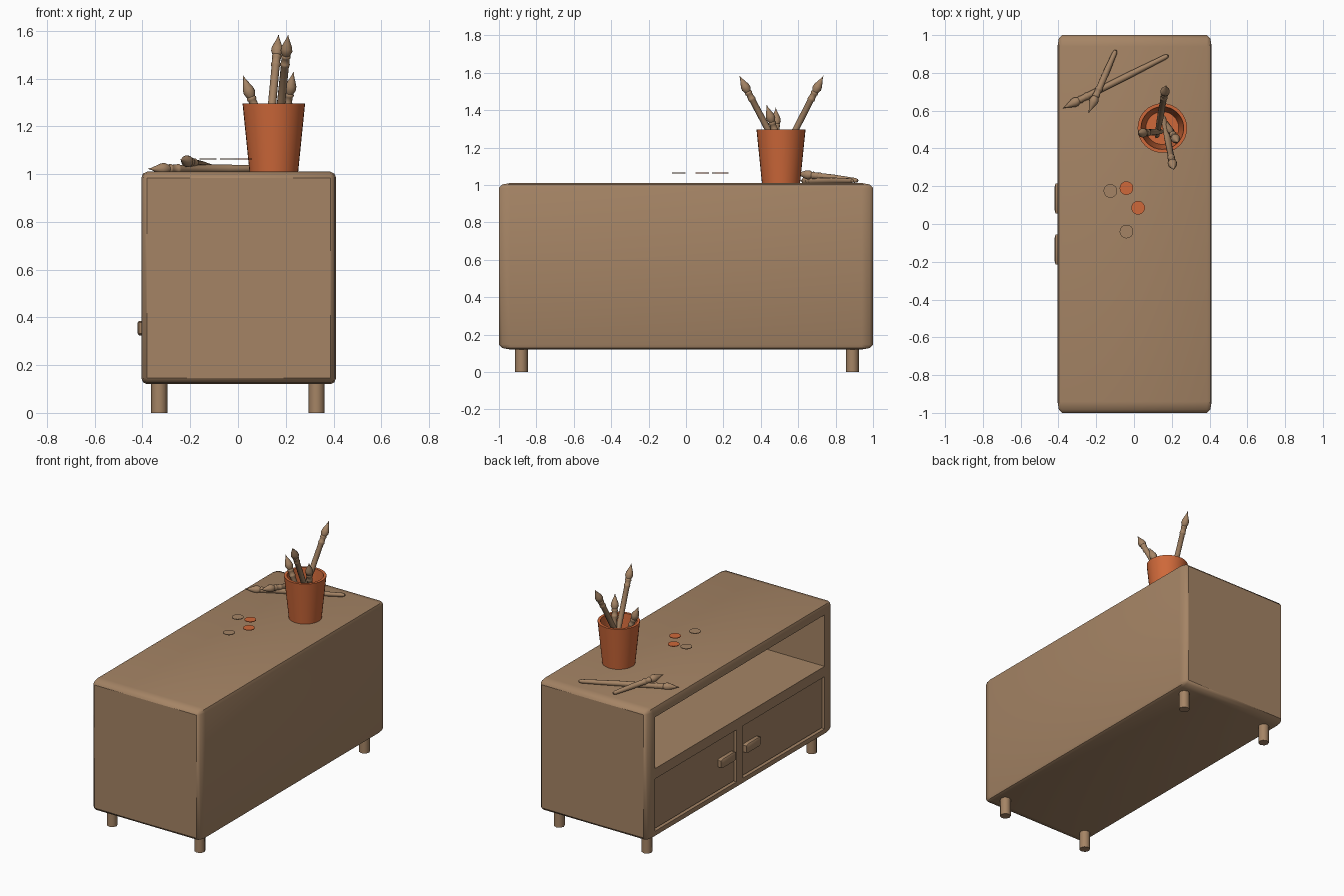
import bpy, bmesh, math
from mathutils import Vector, Matrix

if "Cube" in bpy.data.objects:
    bpy.data.objects.remove(bpy.data.objects["Cube"])


def material(name, rgb):
    m = bpy.data.materials.new(name)
    m.diffuse_color = (*rgb, 1)
    m.use_nodes = True
    m.node_tree.nodes["Principled BSDF"].inputs["Base Color"].default_value = m.diffuse_color
    return m


BROWN = material("brown", (0.376, 0.231, 0.130))
ORANGE = material("orange", (0.62, 0.14, 0.042))


def finish(name, bm, mat, angle=40):
    bmesh.ops.recalc_face_normals(bm, faces=bm.faces)
    me = bpy.data.meshes.new(name)
    bm.to_mesh(me)
    bm.free()
    ob = bpy.data.objects.new(name, me)
    bpy.context.collection.objects.link(ob)
    me.materials.append(mat)
    smooth(ob, angle)
    return ob


def smooth(ob, angle):
    bpy.ops.object.select_all(action='DESELECT')
    ob.select_set(True)
    bpy.context.view_layer.objects.active = ob
    bpy.ops.object.shade_smooth_by_angle(angle=math.radians(angle))


def box(name, lo, hi, mat=BROWN, bevel=0.0, segments=1, angle=40):
    """Box between two corners; bevel is a fraction of each side."""
    lo, hi = Vector(lo), Vector(hi)
    bm = bmesh.new()
    bmesh.ops.create_cube(bm, size=1)
    if bevel:
        bmesh.ops.bevel(bm, geom=bm.edges[:], offset=bevel, segments=segments,
                        profile=0.5, affect='EDGES')
    bmesh.ops.scale(bm, vec=hi - lo, verts=bm.verts)
    bmesh.ops.translate(bm, vec=(lo + hi) / 2, verts=bm.verts)
    return finish(name, bm, mat, angle)


def revolve(name, profile, mat, origin, axis=(0, 0, 1), sides=12, angle=40):
    """Closed solid turned from (distance along axis, radius) points."""
    rot = Vector((0, 0, 1)).rotation_difference(Vector(axis)).to_matrix().to_4x4()
    bm = bmesh.new()
    rings = []
    for h, r in profile:
        if r == 0:
            rings.append([bm.verts.new((0, 0, h))] * sides)
        else:
            rings.append([bm.verts.new((r * math.cos(a), r * math.sin(a), h))
                          for a in (2 * math.pi * i / sides for i in range(sides))])
    for a, b in zip(rings, rings[1:]):
        for i in range(sides):
            j = (i + 1) % sides
            corners = list(dict.fromkeys((a[i], a[j], b[j], b[i])))
            bm.faces.new(corners)
    bm.transform(Matrix.Translation(origin) @ rot)
    return finish(name, bm, mat, angle)


# Cabinet body with an open niche and two door recesses on the -x side
body = box("cabinet_body", (-0.405, -1, 0.12), (0.411, 1, 1.01),
           bevel=0.03, segments=2)
cuts = [((-0.6, -0.91, 0.59), (0.36, 0.91, 0.94)),
        ((-0.6, 0.035, 0.165), (-0.37, 0.91, 0.52)),
        ((-0.6, -0.91, 0.165), (-0.37, -0.035, 0.52))]
for lo, hi in cuts:
    cutter = box("cutter", lo, hi)
    cutter.hide_render = True
    mod = body.modifiers.new("cut", 'BOOLEAN')
    mod.operation = 'DIFFERENCE'
    mod.solver = 'EXACT'
    mod.object = cutter
    bpy.context.view_layer.objects.active = body
    bpy.ops.object.modifier_apply(modifier=mod.name)
    bpy.data.objects.remove(cutter)
smooth(body, 50)

# Doors and handles, mirrored about y = 0
for side, s in (("back", 1), ("front", -1)):
    y0, y1 = sorted((s * 0.042, s * 0.903))
    box(side + "_door", (-0.39, y0, 0.172), (-0.365, y1, 0.513))
    y0, y1 = sorted((s * 0.055, s * 0.215))
    box(side + "_handle", (-0.42, y0, 0.325), (-0.38, y1, 0.385), bevel=0.12)

# Legs
for x in (-0.33, 0.329):
    for y in (-0.88, 0.89):
        revolve("leg", [(0, 0), (0, 0.034), (0.15, 0.034), (0.15, 0)], BROWN,
                (x, y, 0), sides=8, angle=50)

# Brush pot, open at the top
revolve("brush_pot", [(0, 0), (0, 0.102), (0.285, 0.131), (0.285, 0.113),
                      (0.02, 0.087), (0.02, 0)], ORANGE, (0.15, 0.508, 1.01), sides=32)

# Brushes: bristles, ringed ferrule, tapering handle
HEAD = [(0, 0), (0.018, 0.005), (0.04, 0.014), (0.062, 0.023), (0.08, 0.025),
        (0.098, 0.017), (0.102, 0.020), (0.11, 0.020), (0.114, 0.017),
        (0.135, 0.018), (0.139, 0.020), (0.147, 0.020), (0.151, 0.017)]


def brush(name, tip, tail):
    tip, tail = Vector(tip), Vector(tail)
    n = (tail - tip).length
    handle = [(0.6 * n, 0.0175), (n - 0.02, 0.013), (n - 0.005, 0.009), (n, 0)]
    revolve(name, HEAD + handle, BROWN, tip, tail - tip)


brush("long_pot_brush", (0.17, 0.735, 1.585), (0.12, 0.46, 1.05))
brush("long_pot_brush", (0.21, 0.285, 1.585), (0.155, 0.57, 1.05))
brush("short_pot_brush", (0.02, 0.48, 1.415), (0.15, 0.49, 1.07))
brush("short_pot_brush", (0.233, 0.43, 1.43), (0.165, 0.54, 1.08))
brush("long_loose_brush", (-0.378, 0.612, 1.022), (0.183, 0.893, 1.022))
brush("short_loose_brush", (-0.242, 0.585, 1.062), (-0.095, 0.922, 1.022))

# Paint discs hovering just above the top
for x, y, mat in ((-0.125, 0.175, BROWN), (-0.04, 0.19, ORANGE),
                  (0.022, 0.086, ORANGE), (-0.04, -0.04, BROWN)):
    revolve("paint_disc", [(0, 0), (0, 0.036), (0.004, 0.036), (0.004, 0)], mat,
            (x, y, 1.062), sides=24)
